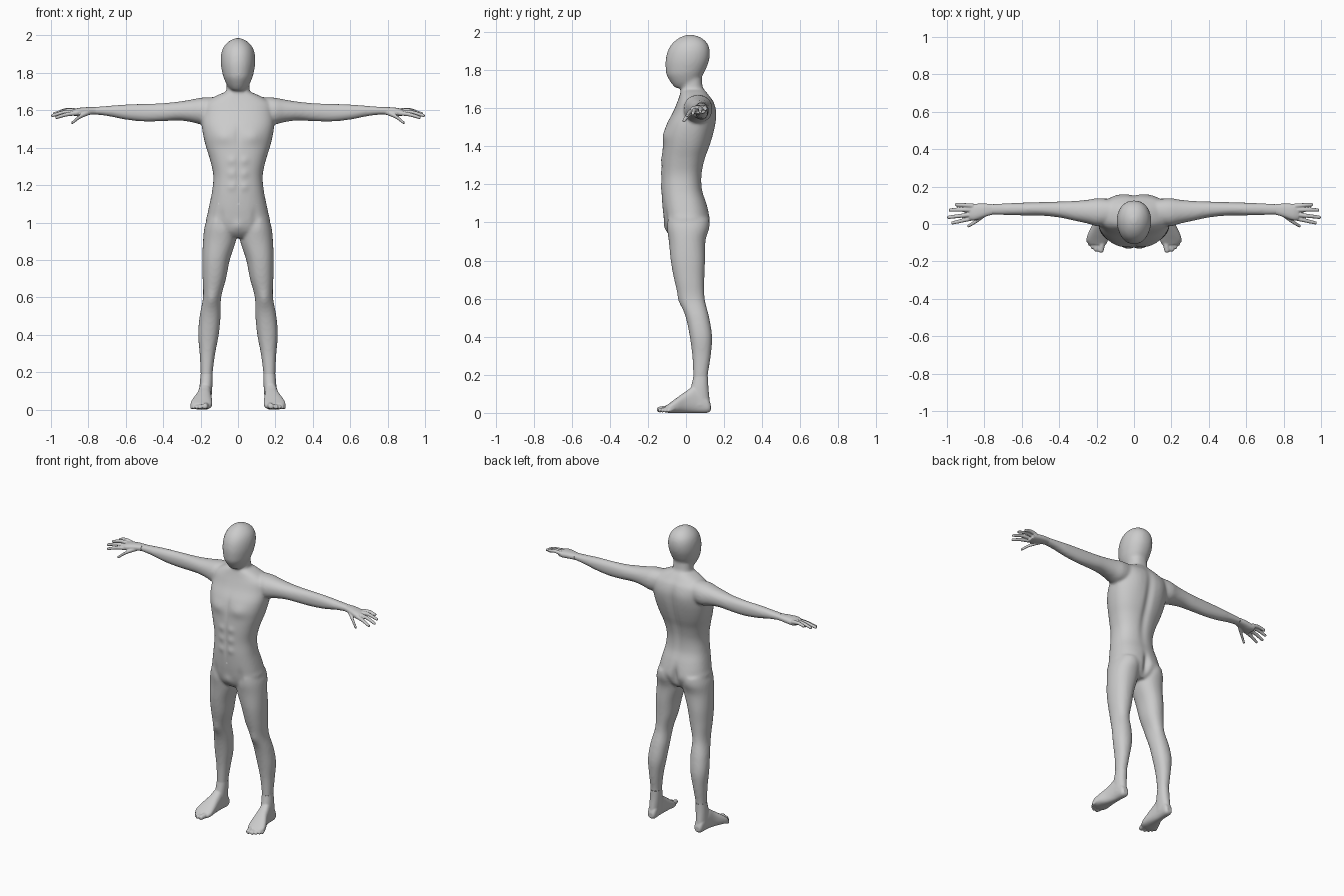
import bpy, bmesh, math
from mathutils import Vector

if "Cube" in bpy.data.objects:
    bpy.data.objects.remove(bpy.data.objects["Cube"])

AX = {'x': lambda p, a, b: (p, a, b), 'y': lambda p, a, b: (a, p, b), 'z': lambda p, a, b: (a, b, p)}


def catmull(p0, p1, p2, p3, t):
    return [0.5 * (2*b + (c-a)*t + (2*a-5*b+4*c-d)*t*t + (3*b-a-3*c+d)*t**3)
            for a, b, c, d in zip(p0, p1, p2, p3)]


def loft(bm, axis, secs, n=2.2, taper=0.0, steps=6, seg=40):
    """Closed smooth loft; each section is (position, a_min, a_max, b_min, b_max)."""
    rows = []
    for i in range(len(secs) - 1):
        q = [secs[max(0, min(len(secs) - 1, i + k))] for k in (-1, 0, 1, 2)]
        rows += [catmull(*q, s / steps) for s in range(steps)]
    rows.append(secs[-1])
    rings = []
    for p, a0, a1, b0, b1 in rows:
        ring = []
        for k in range(seg):
            t = 2 * math.pi * k / seg
            c, s = [math.copysign(abs(f) ** (2 / n), f) for f in (math.cos(t), math.sin(t))]
            c *= 1 - taper * max(0, -s)
            ring.append(bm.verts.new(AX[axis](p, (a0+a1)/2 + c*(a1-a0)/2, (b0+b1)/2 + s*(b1-b0)/2)))
        rings.append(ring)
    faces = [bm.faces.new(rings[0]), bm.faces.new(rings[-1])]
    for r, q in zip(rings, rings[1:]):
        faces += [bm.faces.new((r[k], r[(k+1) % seg], q[(k+1) % seg], q[k])) for k in range(seg)]
    bmesh.ops.recalc_face_normals(bm, faces=faces)


def digit(bm, axis, pts):
    """Finger or toe through points (x, y, z, radius) with a rounded tip."""
    i, (j, k) = {'x': (0, (1, 2)), 'y': (1, (0, 2))}[axis]
    d = math.copysign(1, pts[-1][i] - pts[0][i])
    secs = [(p[i], p[j]-p[3], p[j]+p[3], p[k]-p[3], p[k]+p[3]) for p in pts]
    e, r = pts[-1], pts[-1][3]
    r2 = r * 0.5
    secs.append((e[i] + d*r*0.8, e[j]-r2, e[j]+r2, e[k]-r2, e[k]+r2))
    loft(bm, axis, secs, n=2, steps=4, seg=16)


def fuse(bm, voxel, smooth):
    """Blend overlapping lofts into one skin and return its mesh."""
    me = bpy.data.meshes.new("tmp")
    bm.to_mesh(me)
    bm.free()
    ob = bpy.data.objects.new("tmp", me)
    bpy.context.scene.collection.objects.link(ob)
    m = ob.modifiers.new("remesh", 'REMESH')
    m.mode = 'VOXEL'
    m.voxel_size = voxel
    m = ob.modifiers.new("smooth", 'SMOOTH')
    m.factor, m.iterations = 0.5, smooth
    dg = bpy.context.evaluated_depsgraph_get()
    dg.update()
    out = bpy.data.meshes.new_from_object(ob.evaluated_get(dg))
    bpy.data.objects.remove(ob)
    return out


def piece(name, mesh, cuts, flip=False):
    """Copy of mesh with everything on the positive side of each cut removed."""
    bm = bmesh.new()
    bm.from_mesh(mesh)
    for co, no in cuts:
        bmesh.ops.bisect_plane(bm, geom=bm.verts[:] + bm.edges[:] + bm.faces[:],
                               plane_co=co, plane_no=no, clear_outer=True)
    if flip:
        bmesh.ops.scale(bm, vec=(-1, 1, 1), verts=bm.verts)
        bmesh.ops.reverse_faces(bm, faces=bm.faces)
    for f in bm.faces:
        f.smooth = True
    me = bpy.data.meshes.new(name)
    bm.to_mesh(me)
    bm.free()
    bpy.context.scene.collection.objects.link(bpy.data.objects.new(name, me))


def sym(rows):
    return [(z, -w, w, f, b) for z, w, f, b in rows]


# Trunk, neck and head
bm = bmesh.new()
loft(bm, 'z', sym([(.92, .06, -.07, .08), (.95, .11, -.098, .105), (1.0, .168, -.112, .122),
                   (1.05, .162, -.12, .12), (1.1, .152, -.125, .108), (1.17, .138, -.129, .086),
                   (1.25, .132, -.128, .084), (1.33, .148, -.127, .1), (1.4, .17, -.122, .125),
                   (1.46, .185, -.117, .143), (1.52, .194, -.1, .155), (1.58, .194, -.068, .159),
                   (1.63, .188, -.047, .147), (1.66, .15, -.036, .127), (1.685, .1, -.028, .108),
                   (1.70, .06, -.02, .095)]), n=2.4)
loft(bm, 'z', sym([(1.6, .08, -.055, .14), (1.66, .07, -.033, .115), (1.71, .062, -.027, .09),
                   (1.77, .06, -.03, .083)]))
loft(bm, 'z', sym([(1.706, .03, -.055, .0), (1.73, .056, -.076, .065), (1.77, .075, -.1, .086),
                   (1.8, .084, -.106, .102), (1.85, .092, -.107, .121), (1.9, .09, -.096, .125),
                   (1.94, .076, -.072, .112), (1.97, .047, -.035, .08), (1.986, .012, .005, .035)]), taper=.12)

# Legs and arms
legs = [(1.02, .02, .165, -.1, .115), (.97, .008, .18, -.1, .118), (.9, .012, .187, -.09, .102),
        (.8, .044, .191, -.08, .1), (.7, .064, .189, -.062, .096), (.6, .09, .187, -.035, .098),
        (.5, .093, .205, -.001, .122), (.4, .103, .213, .02, .137), (.3, .122, .205, .033, .13),
        (.2, .135, .2, .038, .115), (.16, .135, .2, .038, .115)]
arms = [(.12, .0, .13, 1.535, 1.67), (.19, -.012, .138, 1.524, 1.668), (.25, .003, .129, 1.537, 1.657),
        (.32, .018, .123, 1.546, 1.646), (.4, .035, .12, 1.542, 1.638), (.5, .045, .117, 1.54, 1.634),
        (.6, .046, .114, 1.55, 1.631), (.7, .048, .11, 1.57, 1.623), (.79, .05, .105, 1.58, 1.616)]
for s in (1, -1):
    loft(bm, 'z', [(z, s*a, s*b, c, d) for z, a, b, c, d in legs])
    loft(bm, 'x', [(s*x, a, b, c, d) for x, a, b, c, d in arms])
body = fuse(bm, .008, 8)

# Muscle relief: (x, z, spread x, spread z, height, side)
relief = [(0, 1.42, .025, .2, -.013, 1), (0, 1.0, .02, .06, -.02, 1), (.08, 1.0, .05, .05, .006, 1),
          (.08, 1.46, .05, .04, .009, -1), (0, 1.47, .015, .06, -.005, -1), (0, 1.25, .01, .12, -.004, -1),
          (.09, 1.55, .05, .07, .004, 1), (.14, .59, .03, .04, .008, -1), (0, .98, .03, .03, .008, -1),
          (.09, 1.02, .02, .05, -.006, -1)]
relief += [(.035, z, .022, .022, .005, -1) for z in (1.19, 1.26, 1.33)]
normals = [v.normal.copy() for v in body.vertices]
for v, n in zip(body.vertices, normals):
    for x, z, sx, sz, h, side in relief:
        w = math.exp(-((abs(v.co.x) - x) / sx) ** 2 - ((v.co.z - z) / sz) ** 2)
        v.co.y += side * h * w * max(0, side * n.y)

# Cut the skin into parts
neck = Vector((0, 0, 1.718)), Vector((0, -.316, .949))
waist = Vector((0, 0, 1.1)), Vector((0, 0, 1))
ankle = (0, 0, .19), (0, 0, -1)
piece("head", body, [(neck[0], -neck[1])])
piece("torso", body, [neck, (waist[0], -waist[1]), ((.195, 0, 0), (1, 0, 0)), ((-.195, 0, 0), (-1, 0, 0))])
piece("legs", body, [waist, ankle])
for side, flip in (("left", False), ("right", True)):
    piece(side + "_arm", body, [((.195, 0, 0), (-1, 0, 0)), ((.76, 0, 0), (1, 0, 0)),
                                (waist[0], -waist[1])], flip)
bpy.data.meshes.remove(body)

# Hands
bm = bmesh.new()
loft(bm, 'x', [(.73, .048, .108, 1.574, 1.62), (.76, .049, .107, 1.578, 1.617), (.8, .037, .109, 1.575, 1.617),
               (.85, .02, .108, 1.568, 1.613), (.88, .022, .105, 1.57, 1.605)], n=2.4)
for base, mid, tip in (((.86, .097, 1.597), (.91, .101, 1.603), (.95, .103, 1.594)),
                       ((.86, .075, 1.594), (.92, .076, 1.598), (.982, .075, 1.582)),
                       ((.86, .052, 1.59), (.925, .044, 1.59), (.992, .036, 1.572)),
                       ((.86, .032, 1.585), (.915, .019, 1.578), (.97, .006, 1.562)),
                       ((.79, .055, 1.59), (.845, .014, 1.565), (.884, -.01, 1.535))):
    digit(bm, 'x', [(*base, .013), (*mid, .011), (*tip, .009)])
hand = fuse(bm, .004, 3)

# Feet
bm = bmesh.new()
loft(bm, 'z', [(.22, .135, .2, .038, .115), (.19, .135, .2, .038, .116), (.13, .137, .205, .025, .118),
               (.04, .143, .208, .0, .127)])
loft(bm, 'y', [(.13, .155, .192, .012, .045), (.11, .145, .203, 0, .085), (.05, .143, .21, 0, .14),
               (0, .141, .222, 0, .113), (-.05, .138, .245, 0, .078), (-.085, .139, .254, 0, .052),
               (-.11, .15, .24, .002, .034)], n=2.5)
for bx, tx, ty, r in ((.164, .176, -.14, .018), (.19, .203, -.137, .014), (.21, .221, -.124, .013),
                      (.225, .236, -.108, .012), (.238, .247, -.092, .011)):
    digit(bm, 'y', [(bx, -.06, .025, r), (tx, ty, r, r * .85)])
foot = fuse(bm, .005, 3)

for side, flip in (("left", False), ("right", True)):
    piece(side + "_hand", hand, [((.76, 0, 0), (-1, 0, 0))], flip)
    piece(side + "_foot", foot, [((0, 0, .19), (0, 0, 1))], flip)
bpy.data.meshes.remove(hand)
bpy.data.meshes.remove(foot)
